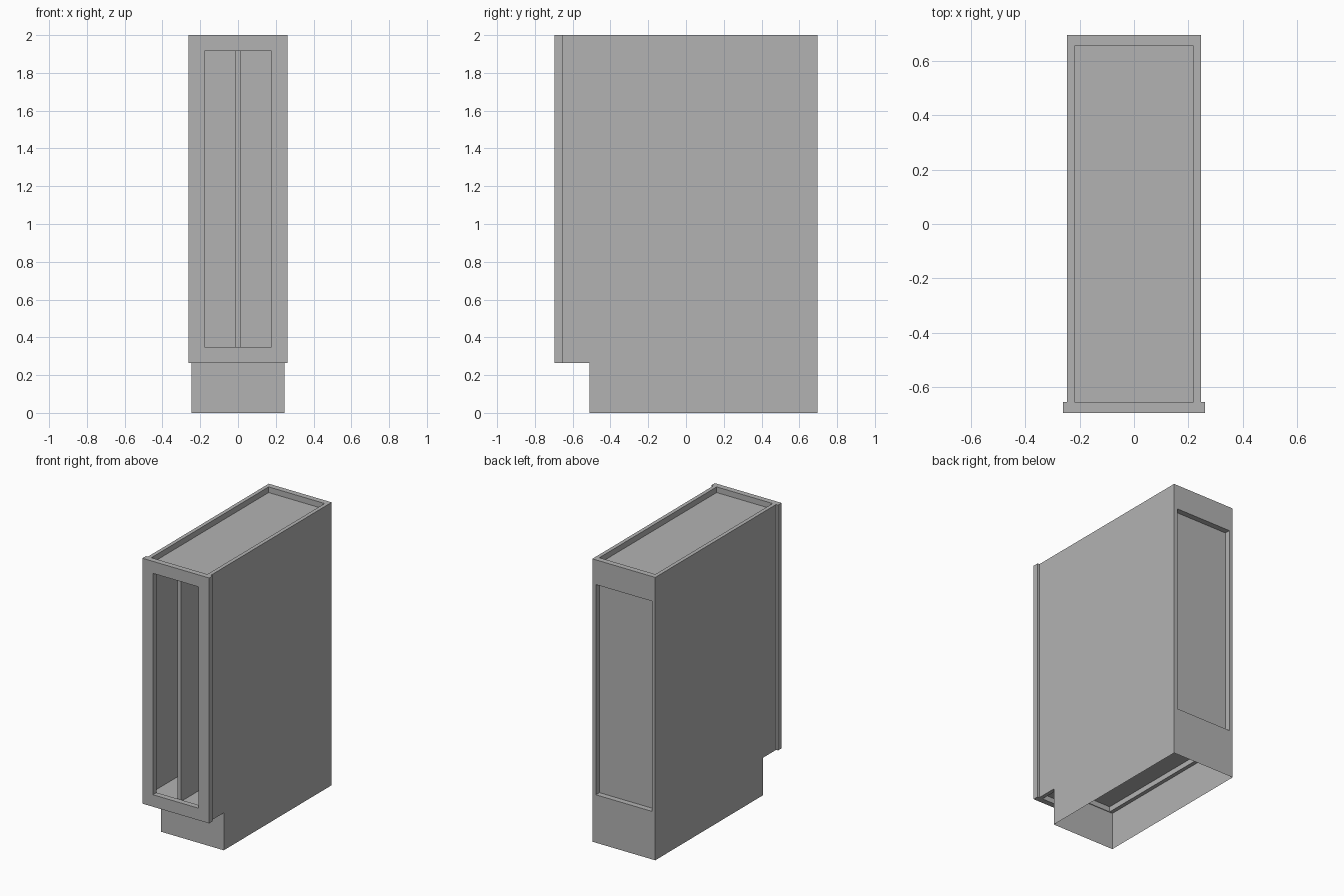
import bpy
import bmesh

cube = bpy.data.objects.get("Cube")
if cube:
    bpy.data.objects.remove(cube, do_unlink=True)

# Single plain grey finish
grey = bpy.data.materials.new("plain_grey")
grey.use_nodes = True
colour = (0.45, 0.45, 0.45, 1)
grey.diffuse_color = colour
grey.node_tree.nodes["Principled BSDF"].inputs["Base Color"].default_value = colour


def box(name, x, y, z, open_ends=False):
    """Box from (min, max) ranges; open_ends drops its top and bottom."""
    bm = bmesh.new()
    bmesh.ops.create_cube(bm, size=1)
    for v in bm.verts:
        v.co = [r[0] if c < 0 else r[1] for c, r in zip(v.co, (x, y, z))]
    if open_ends:
        bm.normal_update()
        ends = [f for f in bm.faces if abs(f.normal.z) > 0.5]
        bmesh.ops.delete(bm, geom=ends, context='FACES_ONLY')
    mesh = bpy.data.meshes.new(name)
    bm.to_mesh(mesh)
    bm.free()
    mesh.materials.append(grey)
    obj = bpy.data.objects.new(name, mesh)
    bpy.context.collection.objects.link(obj)
    return obj


# Main dimensions
OUT, INN = 0.246, 0.219          # side panel outer and inner faces
FRAME, OPEN = 0.261, 0.178       # face frame outer edge and opening
FRONT, FBACK = -0.695, -0.655    # face frame depth
BACK, RAIL = 0.695, 0.655        # back rail depth
KICK, TOE = 0.265, -0.51         # toe space height and depth
TOP = 2.0
SHELF = 0.037                    # board thickness
floor_z = KICK + SHELF
inside = (-INN, INN)

# Carcass sides and face frame stiles
for side, s in (("left", 1), ("right", -1)):
    box(side + "_side_panel", sorted((s * INN, s * OUT)), (FBACK, BACK), (KICK, TOP))
    box(side + "_frame_stile", sorted((s * OPEN, s * FRAME)), (FRONT, FBACK), (KICK, TOP))

# Face frame rails
box("top_frame_rail", (-OPEN, OPEN), (FRONT, FBACK), (1.915, TOP))
box("bottom_frame_rail", (-OPEN, OPEN), (FRONT, FBACK), (KICK, 0.35))

# Hollow plinth with the toe space in front
box("plinth", (-OUT, OUT), (TOE, BACK), (0, KICK), open_ends=True)
box("toe_board_top", inside, (TOE, TOE + 0.005), (KICK, floor_z))

# Floor, recessed top, centre divider
box("floor_board", inside, (FBACK, RAIL), (floor_z, floor_z + SHELF))
box("top_board", inside, (FBACK, RAIL), (1.96 - SHELF, 1.96))
box("centre_divider", (-0.0135, 0.0135), (FBACK, RAIL - 0.027),
    (floor_z + SHELF, 1.96 - SHELF))

# Recessed back panel between two rails
box("back_panel", inside, (RAIL - 0.027, RAIL), (floor_z + SHELF, 1.96 - SHELF))
box("top_back_rail", inside, (RAIL, BACK), (1.825, TOP))
box("bottom_back_rail", inside, (RAIL, BACK), (KICK, floor_z + SHELF))
